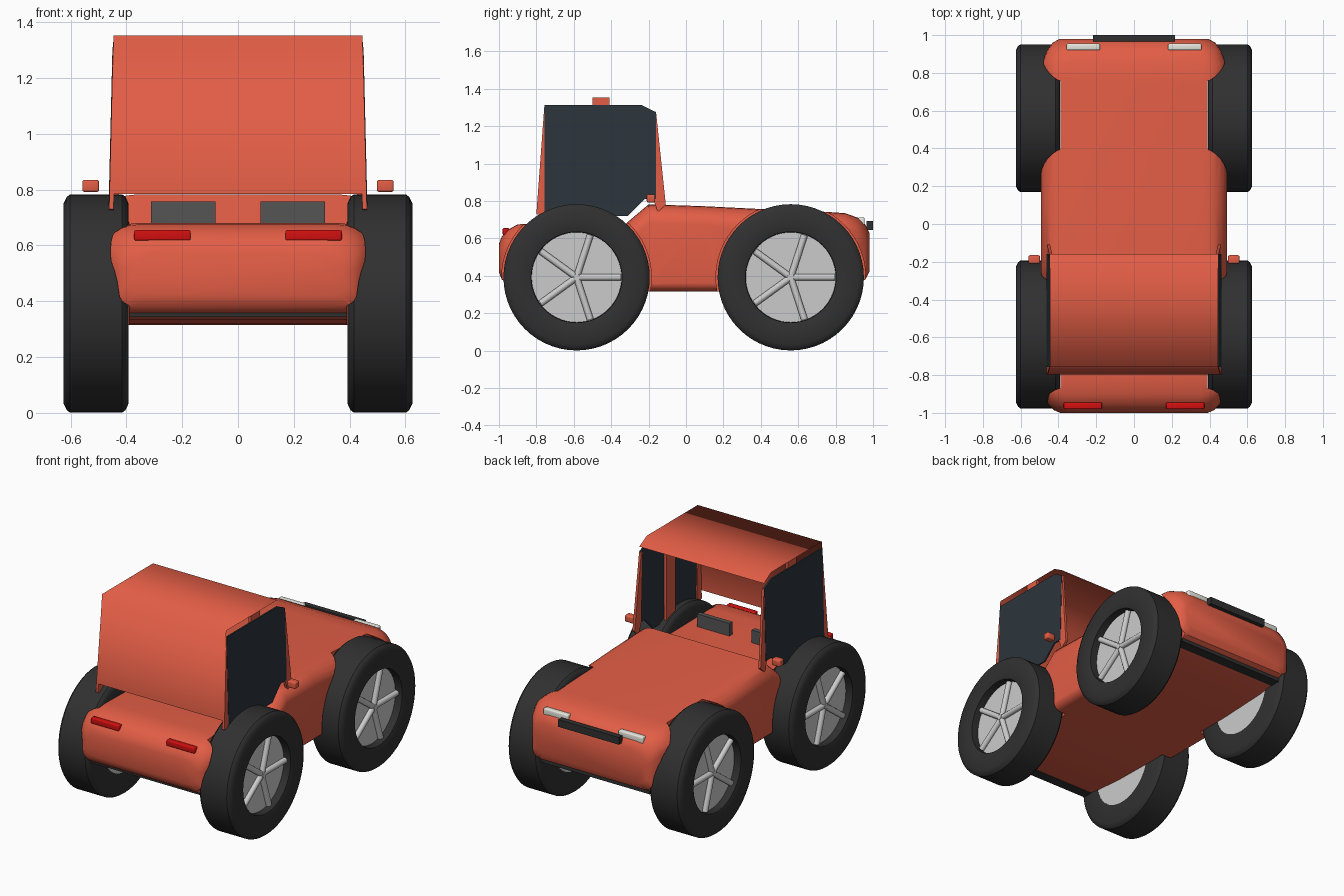
import bpy, bmesh
from math import sin, cos, pi, radians
from mathutils import Matrix, Vector

if "Cube" in bpy.data.objects:
    bpy.data.objects.remove(bpy.data.objects["Cube"])


def material(name, r, g, b):
    m = bpy.data.materials.new(name)
    m.diffuse_color = (r, g, b, 1)
    m.use_nodes = True
    m.node_tree.nodes["Principled BSDF"].inputs["Base Color"].default_value = m.diffuse_color
    return m


RED = material("paint", 0.76, 0.11, 0.06)
DARK = material("rubber", 0.03, 0.03, 0.03)
GLASS = material("tinted_glass", 0.025, 0.035, 0.045)
LAMP_RED = material("tail_red", 0.65, 0.005, 0.005)
LAMP_WHITE = material("lamp_white", 0.8, 0.8, 0.74)
SEAT = material("seat_grey", 0.09, 0.09, 0.09)


def finish(name, bm, mat=None, mirror=False, smooth=None, recalc=True):
    if recalc:
        bmesh.ops.recalc_face_normals(bm, faces=bm.faces[:])
    me = bpy.data.meshes.new(name)
    bm.to_mesh(me)
    bm.free()
    ob = bpy.data.objects.new(name, me)
    bpy.context.collection.objects.link(ob)
    if mat:
        me.materials.append(mat)
    if mirror:
        ob.modifiers.new("mirror", 'MIRROR')
    if smooth:
        shade(ob, smooth)
    return ob


def shade(ob, angle):
    bpy.ops.object.select_all(action='DESELECT')
    ob.select_set(True)
    bpy.context.view_layer.objects.active = ob
    bpy.ops.object.shade_smooth_by_angle(angle=radians(angle))


def box(name, x, y, z, mat, mirror=False, bevel=0):
    bm = bmesh.new()
    size = Vector((x[1] - x[0], y[1] - y[0], z[1] - z[0]))
    mid = Vector((x[0] + x[1], y[0] + y[1], z[0] + z[1])) / 2
    bmesh.ops.create_cube(bm, size=1, matrix=Matrix.Translation(mid) @ Matrix.Diagonal(size).to_4x4())
    if bevel:
        bmesh.ops.bevel(bm, geom=bm.edges[:], offset=bevel, segments=3, profile=0.5, affect='EDGES')
    return finish(name, bm, mat, mirror, 40 if bevel else None)


def bridge(bm, rings, closed_rings=False):
    n = len(rings[0])
    pairs = list(zip(rings, rings[1:]))
    if closed_rings:
        pairs.append((rings[-1], rings[0]))
    for a, b in pairs:
        for i in range(n):
            j = (i + 1) % n
            bm.faces.new((a[i], a[j], b[j], b[i]))


def side_panel(name, pts, inset, thick, mat):
    """Flat y-z outline on the cab side, leaning inward towards the roof."""
    bm = bmesh.new()
    rings = []
    for t in (0, thick):
        rings.append([bm.verts.new((0.464 - inset - t - 0.014 * (z - 0.73) / 0.58, y, z))
                      for y, z in pts])
    bridge(bm, rings)
    for r in rings:
        bm.faces.new(r)
    return finish(name, bm, mat, True)


# Body: rounded sections lofted along y (y, half width, bottom, top)
stations = [(-1.0, .39, .42, .57), (-.985, .425, .38, .61), (-.955, .455, .36, .645),
            (-.9, .477, .35, .675), (-.8, .485, .335, .68), (-.6, .487, .32, .675),
            (-.33, .49, .315, .672), (-.2, .492, .315, .782), (.1, .492, .315, .772),
            (.4, .492, .315, .757), (.75, .49, .33, .742), (.85, .487, .345, .735),
            (.92, .46, .36, .71), (.96, .43, .38, .672), (.98, .395, .42, .63)]
bm = bmesh.new()
rings = []
for y, w, zb, zt in stations:
    ring = []
    for cx, cz, a0, rx, rz in ((1, 1, 0, .12, .1), (-1, 1, 90, .12, .1),
                               (-1, -1, 180, .06, .05), (1, -1, 270, .06, .05)):
        rz = min(rz, (zt - zb) * .4)
        for k in range(7):
            a = radians(a0 + 15 * k)
            ring.append(bm.verts.new((cx * (w - rx) + rx * cos(a), y,
                                      (zt - rz if cz > 0 else zb + rz) + rz * sin(a))))
    rings.append(ring)
bridge(bm, rings)
bm.faces.new(rings[0])
bm.faces.new(rings[-1])
body = finish("body", bm, RED)

# Wheel wells cut out of the body
WHEEL_Y, WHEEL_Z = (-.585, .56), .392
bm = bmesh.new()
for y in WHEEL_Y:
    for s in (-1, 1):
        bmesh.ops.create_cone(bm, cap_ends=True, segments=64, radius1=.4, radius2=.4, depth=.4,
                              matrix=Matrix.Translation((s * .59, y, WHEEL_Z)) @ Matrix.Rotation(pi / 2, 4, 'Y'))
cutter = finish("wheel_well_cutter", bm)
cut = body.modifiers.new("wells", 'BOOLEAN')
cut.operation, cut.solver, cut.object = 'DIFFERENCE', 'EXACT', cutter
bpy.context.view_layer.objects.active = body
bpy.ops.object.modifier_apply(modifier="wells")
bpy.data.objects.remove(cutter)
shade(body, 35)

# Wheels: lathed tyre, rim disc and five spokes, mirrored to both sides
tyre_profile = [(.393, .24), (.393, .36), (.403, .382), (.415, .391), (.602, .391), (.614, .382),
                (.625, .36), (.625, .27), (.617, .243), (.56, .24)]
for end, wy in zip(("rear", "front"), WHEEL_Y):
    bm = bmesh.new()
    rings = [[bm.verts.new((x, wy + r * cos(2 * pi * k / 56), WHEEL_Z + r * sin(2 * pi * k / 56)))
              for k in range(56)] for x, r in tyre_profile]
    bridge(bm, rings, True)
    finish(end + "_tyre", bm, DARK, True, 35)

    place = Matrix.Translation((0, wy, WHEEL_Z))
    bm = bmesh.new()
    bmesh.ops.create_cone(bm, cap_ends=True, segments=56, radius1=.242, radius2=.242, depth=.175,
                          matrix=place @ Matrix.Translation((.4825, 0, 0)) @ Matrix.Rotation(pi / 2, 4, 'Y'))
    finish(end + "_rim", bm, None, True, 35)

    bm = bmesh.new()
    for k in range(5):
        bmesh.ops.create_cone(bm, cap_ends=True, segments=12, radius1=.018, radius2=.018, depth=.235,
                              matrix=place @ Matrix.Rotation(2 * pi * k / 5, 4, 'X')
                              @ Matrix.Translation((.58, .12, 0)) @ Matrix.Rotation(-pi / 2, 4, 'X'))
    bmesh.ops.create_cone(bm, cap_ends=True, segments=20, radius1=.022, radius2=.018, depth=.035,
                          matrix=place @ Matrix.Translation((.582, 0, 0)) @ Matrix.Rotation(pi / 2, 4, 'Y'))
    finish(end + "_spokes", bm, None, True, 40)

# Cab shell: back wall, roof and front lip as one thin folded sheet
bm = bmesh.new()
fold = [(-.797, .785, .457), (-.757, 1.353, .446), (-.235, 1.353, .446), (-.16, 1.31, .448)]
rows = [(bm.verts.new((-w, y, z)), bm.verts.new((w, y, z))) for y, z, w in fold]
for a, b in zip(rows, rows[1:]):
    bm.faces.new((a[0], a[1], b[1], b[0]))
finish("cab_shell", bm, RED, smooth=120, recalc=False)

# Cab sides: tinted windows and slanted pillars
side_panel("side_window", [(-.757, .72), (-.31, .72), (-.22, .81), (-.16, .81), (-.16, 1.275),
                           (-.235, 1.312), (-.757, 1.312)], 0, .01, GLASS)
side_panel("front_pillar", [(-.16, 1.275), (-.108, .78), (-.15, .74), (-.175, .81), (-.175, 1.275)],
           .002, .016, RED)
side_panel("rear_pillar", [(-.757, 1.312), (-.8, .73), (-.75, .72), (-.75, 1.312)], .002, .016, RED)

# Centre pillars that carry the roof
box("centre_pillar", (.426, .444), (-.5, -.41), (.64, 1.353), RED, True)

# Fittings
box("seat", (.08, .312), (-.59, -.56), (.66, .757), SEAT, True)
box("mirror_pod", (.498, .558), (-.21, -.165), (.792, .835), RED, True, .008)
box("head_light", (.18, .358), (.92, .955), (.665, .712), LAMP_WHITE, True, .008)
box("tail_light", (.17, .372), (-.98, -.945), (.618, .655), LAMP_RED, True, .006)
box("front_grille", (-.218, .218), (.965, 1.0), (.645, .692), DARK)
box("front_skirt", (-.39, .39), (.86, .93), (.342, .37), DARK)
box("rear_skirt", (-.39, .39), (-.945, -.88), (.343, .37), DARK)
